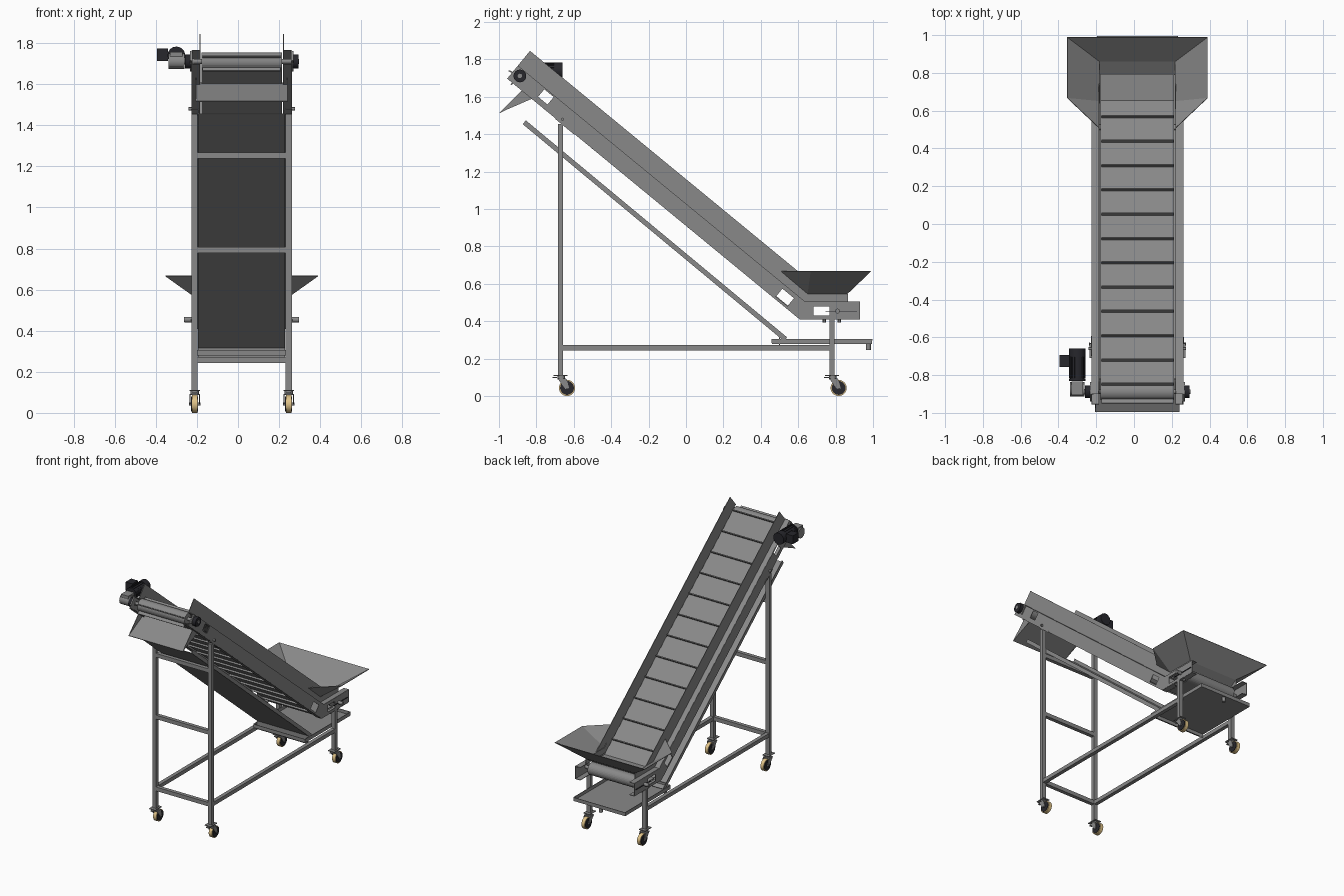
import bpy, bmesh
from math import radians, cos, sin, atan, pi
from mathutils import Matrix

if "Cube" in bpy.data.objects:
    bpy.data.objects.remove(bpy.data.objects["Cube"])

CX = 0.018                      # centre line of the frame
K = 0.8226                      # conveyor slope
A = atan(K)
N = (sin(A), cos(A))            # slope normal in (y, z)


def material(name, col):
    m = bpy.data.materials.new(name)
    m.diffuse_color = (*col, 1)
    m.use_nodes = True
    m.node_tree.nodes["Principled BSDF"].inputs["Base Color"].default_value = m.diffuse_color
    return m


STEEL = material("dark_steel", (0.25, 0.25, 0.25))
BLACK = material("black", (0.02, 0.02, 0.025))
TAN = material("tan", (0.75, 0.55, 0.25))


def finish(name, bm, mat=None, thick=0, smooth=False):
    bmesh.ops.recalc_face_normals(bm, faces=bm.faces)
    me = bpy.data.meshes.new(name)
    bm.to_mesh(me)
    bm.free()
    if smooth:
        for p in me.polygons:
            p.use_smooth = True
        me.set_sharp_from_angle(angle=radians(32))
    ob = bpy.data.objects.new(name, me)
    bpy.context.collection.objects.link(ob)
    me.materials.append(mat or STEEL)
    if thick:
        md = ob.modifiers.new("thickness", 'SOLIDIFY')
        md.thickness, md.offset = thick, 0
    return ob


def add_box(bm, c, s, rot=0):
    m = Matrix.Translation(c) @ Matrix.Rotation(rot, 4, 'X') @ Matrix.Diagonal((*s, 1))
    bmesh.ops.create_cube(bm, size=1, matrix=m)


def box(name, c, s, rot=0, mat=None):
    bm = bmesh.new()
    add_box(bm, c, s, rot)
    return finish(name, bm, mat)


def cyl(name, c, r, depth, axis='X', mat=None, seg=24):
    rot = {'X': Matrix.Rotation(pi / 2, 4, 'Y'), 'Y': Matrix.Rotation(pi / 2, 4, 'X'), 'Z': Matrix()}[axis]
    bm = bmesh.new()
    bmesh.ops.create_cone(bm, cap_ends=True, segments=seg, radius1=r, radius2=r, depth=depth,
                          matrix=Matrix.Translation(c) @ rot)
    return finish(name, bm, mat, smooth=True)


def prism(name, pts, x, t):
    """Side-view (y, z) outline, thickness t centred on x."""
    bm = bmesh.new()
    f = bm.faces.new([bm.verts.new((x - t / 2, *p)) for p in pts])
    ext = bmesh.ops.extrude_face_region(bm, geom=[f])
    bmesh.ops.translate(bm, vec=(t, 0, 0), verts=[v for v in ext['geom'] if isinstance(v, bmesh.types.BMVert)])
    return finish(name, bm)


def strip(name, pts, x0, x1, thick, closed=False):
    """Sheet following a (y, z) path from x0 to x1."""
    bm = bmesh.new()
    rows = [[bm.verts.new((x, *p)) for x in (x0, x1)] for p in pts]
    for i in range(len(rows) - (not closed)):
        a, b = rows[i], rows[(i + 1) % len(rows)]
        bm.faces.new((a[0], a[1], b[1], b[0]))
    return finish(name, bm, thick=thick)


# Window cutter for both side channels
bm = bmesh.new()
add_box(bm, (CX, -0.749, 1.599), (0.7, 0.065, 0.052), -A)
add_box(bm, (CX, 0.529, 0.527), (0.7, 0.08, 0.055), -A)
add_box(bm, (CX, 0.725, 0.4545), (0.7, 0.085, 0.05))
cutter = finish("window_cutter", bm)
cutter.hide_render = True
cutter.display_type = 'WIRE'

# Side channels, guards, bearings
top_line = [(-0.90, 1.765), (0.636, 0.503), (0.93, 0.503)]
low_line = [(-0.955, 1.698), (0.61, 0.41), (0.93, 0.41)]
guard = [(-0.90, 1.765), (-0.834, 1.845), (0.583, 0.68), (0.747, 0.545), (0.866, 0.545), (0.866, 0.503), (0.636, 0.503)]
for s, side in ((-1, "left"), (1, "right")):
    web = prism(side + "_channel_web", top_line + low_line[::-1], CX + s * 0.242, 0.004)
    md = web.modifiers.new("windows", 'BOOLEAN')
    md.object, md.operation, md.solver = cutter, 'DIFFERENCE', 'EXACT'
    for nm, line in (("top", top_line), ("bottom", low_line)):
        strip(f"{side}_channel_{nm}_flange", line, CX + s * 0.202, CX + s * 0.243, 0.004)
    prism(side + "_guard", guard, CX + s * 0.203, 0.004)
    # Tail take-up
    box(side + "_takeup_slot", (CX + s * 0.246, 0.83, 0.453), (0.006, 0.17, 0.005), mat=BLACK)
    cyl(side + "_takeup_bolt", (CX + s * 0.258, 0.81, 0.453), 0.012, 0.04, seg=12)
    for y in (0.74, 0.82):
        cyl(side + "_foot_bolt", (CX + s * 0.225, y, 0.402), 0.009, 0.016, 'Z', seg=6)
    # Head bearing
    box(side + "_bearing_plate", (CX + s * 0.247, -0.888, 1.711), (0.008, 0.085, 0.06), -A)
    cyl(side + "_head_bearing", (CX + s * 0.262, -0.888, 1.711), 0.034, 0.03, mat=BLACK)

# Belt loop around head and tail rollers
R, HEAD, TAIL = 0.042, (-0.888, 1.711), (0.81, 0.455)


def arc(c, start):
    return [(c[0] + R * cos(start + i * pi / 14), c[1] + R * sin(start + i * pi / 14)) for i in range(15)]


path = arc(HEAD, pi / 2 - A) + [(0.624, 0.415)] + arc(TAIL, -pi / 2) + [(0.654, 0.497)]
strip("belt", path, CX - 0.195, CX + 0.195, 0.005, closed=True)
for nm, c in (("head", HEAD), ("tail", TAIL)):
    cyl(nm + "_roller", (CX, *c), R - 0.004, 0.385)
    cyl(nm + "_shaft", (CX, *c), 0.012, 0.56)

# Belt cleats, upper and return runs
bm = bmesh.new()
H, HR = 0.024, 0.013
for i in range(12):
    y = 0.566 - 0.1287 * i
    z = HEAD[1] + R * N[1] - (y - HEAD[0] - R * N[0]) * K
    add_box(bm, (CX, y + N[0] * H / 2 - 0.008, z + N[1] * H / 2), (0.38, 0.007, H), -A)
    y -= 0.03
    z = HEAD[1] - R * N[1] - (y - HEAD[0] + R * N[0]) * K
    if y > -0.86:
        add_box(bm, (CX, y - N[0] * HR / 2, z - N[1] * HR / 2), (0.38, 0.01, HR), -A)
for t in (radians(155), radians(225)):
    add_box(bm, (CX, HEAD[0] + (R + H / 2) * cos(t), HEAD[1] + (R + H / 2) * sin(t)), (0.38, H, 0.007), t)
finish("belt_cleats", bm)

# Flared feed hopper
bm = bmesh.new()
P = {}
for s in (-1, 1):
    for k, (x, y, z) in dict(A=(.371, .988, .667), B=(.371, .667, .667), C=(.205, .51, .667),
                             D=(.2, .65, .545), E=(.2, .86, .545), F=(.2, .79, .497)).items():
        P[k, s] = bm.verts.new((CX + s * x, y, z))
    bm.faces.new([P[k, s] for k in "ABDE"])
    bm.faces.new([P[k, s] for k in "BCD"])
for a, b in ("AE", "EF"):
    bm.faces.new((P[a, -1], P[a, 1], P[b, 1], P[b, -1]))
finish("feed_hopper", bm, thick=0.004)

# Discharge chute
strip("discharge_chute", [(-0.995, 1.515), (-0.82, 1.605)], CX - 0.222, CX + 0.222, 0.005)
for s in (-1, 1):
    prism("chute_side", [(-0.995, 1.515), (-0.88, 1.632), (-0.83, 1.625), (-0.81, 1.595)], CX + s * 0.222, 0.004)

# Sloped drip tray and collecting tray
strip("sloped_tray", [(-0.872, 1.455), (0.525, 0.295)], CX - 0.21, CX + 0.21, 0.004)
strip("collecting_tray", [(0.46, 0.305), (0.46, 0.28), (0.994, 0.28), (0.994, 0.305)], CX - 0.212, CX + 0.212, 0.004)
box("collecting_tray_front", (CX, 0.5, 0.293), (0.424, 0.004, 0.08))
for s in (-1, 1):
    prism("sloped_tray_lip", [(-0.872, 1.453), (-0.857, 1.474), (0.54, 0.314), (0.525, 0.293)], CX + s * 0.21, 0.004)
    box("collecting_tray_lip", (CX + s * 0.212, 0.727, 0.292), (0.004, 0.535, 0.027))
cyl("tray_drain", (CX, 0.975, 0.263), 0.013, 0.036, 'Z')

# Frame legs, rails, brackets and casters
for s, side in ((-1, "left"), (1, "right")):
    x = CX + s * 0.229
    box(side + "_bottom_rail", (x, 0.055, 0.258), (0.028, 1.43, 0.028))
    box(side + "_post_bracket", (x, -0.645, 1.443), (0.032, 0.13, 0.01), -A)
    cyl(side + "_bracket_pin", (CX + s * 0.246, -0.66, 1.48), 0.008, 0.025, seg=12)
    for end, y, top in (("rear", -0.671, 1.455), ("front", 0.781, 0.41)):
        nm = f"{side}_{end}_"
        box(nm + "leg", (x, y, (top + 0.11) / 2), (0.03, 0.028, top - 0.11))
        wy = y + 0.035
        box(nm + "caster_plate", (x, y, 0.109), (0.05, 0.075, 0.006))
        cyl(nm + "caster_swivel", (x, y + 0.004, 0.097), 0.02, 0.02, 'Z', seg=16)
        box(nm + "caster_crown", (x, y + 0.008, 0.09), (0.05, 0.045, 0.006))
        box(nm + "caster_brake", (x, y - 0.03, 0.098), (0.02, 0.025, 0.006))
        for f in (-1, 1):
            prism(nm + "caster_fork", [(y - 0.015, 0.092), (y + 0.032, 0.092), (wy + 0.012, 0.04), (wy - 0.008, 0.036)],
                  x + f * 0.023, 0.004)
        cyl(nm + "wheel_tyre", (x, wy, 0.043), 0.043, 0.026, mat=TAN, seg=32)
        cyl(nm + "wheel_hub", (x, wy, 0.043), 0.037, 0.034, mat=BLACK)
        cyl(nm + "wheel_axle", (x, wy, 0.043), 0.007, 0.056, seg=12)
for z in (0.258, 0.793, 1.253):
    box("rear_crossbar", (CX, -0.671, z), (0.44, 0.028, 0.029))

# Drive: worm gearbox, motor and terminal box
MX = -0.30
box("gearbox", (MX, -0.87, 1.722), (0.06, 0.07, 0.07))
cyl("gearbox_cover", (MX, -0.875, 1.711), 0.038, 0.078)
cyl("drive_shaft", (-0.25, -0.888, 1.711), 0.015, 0.07)
cyl("motor_flange", (MX, -0.825, 1.74), 0.043, 0.012, 'Y', BLACK)
cyl("motor_body", (MX, -0.755, 1.74), 0.038, 0.13, 'Y', BLACK)
cyl("motor_fan_cover", (MX, -0.682, 1.74), 0.043, 0.045, 'Y', BLACK)
box("terminal_box", (-0.368, -0.725, 1.743), (0.055, 0.065, 0.062), mat=BLACK)
bm = bmesh.new()
for i in range(16):
    m = Matrix.Translation((MX, -0.76, 1.74)) @ Matrix.Rotation(i * pi / 8, 4, 'Y') @ Matrix.Translation((0.038, 0, 0))
    bmesh.ops.create_cube(bm, size=1, matrix=m @ Matrix.Diagonal((0.01, 0.11, 0.003, 1)))
finish("motor_fins", bm, BLACK)
